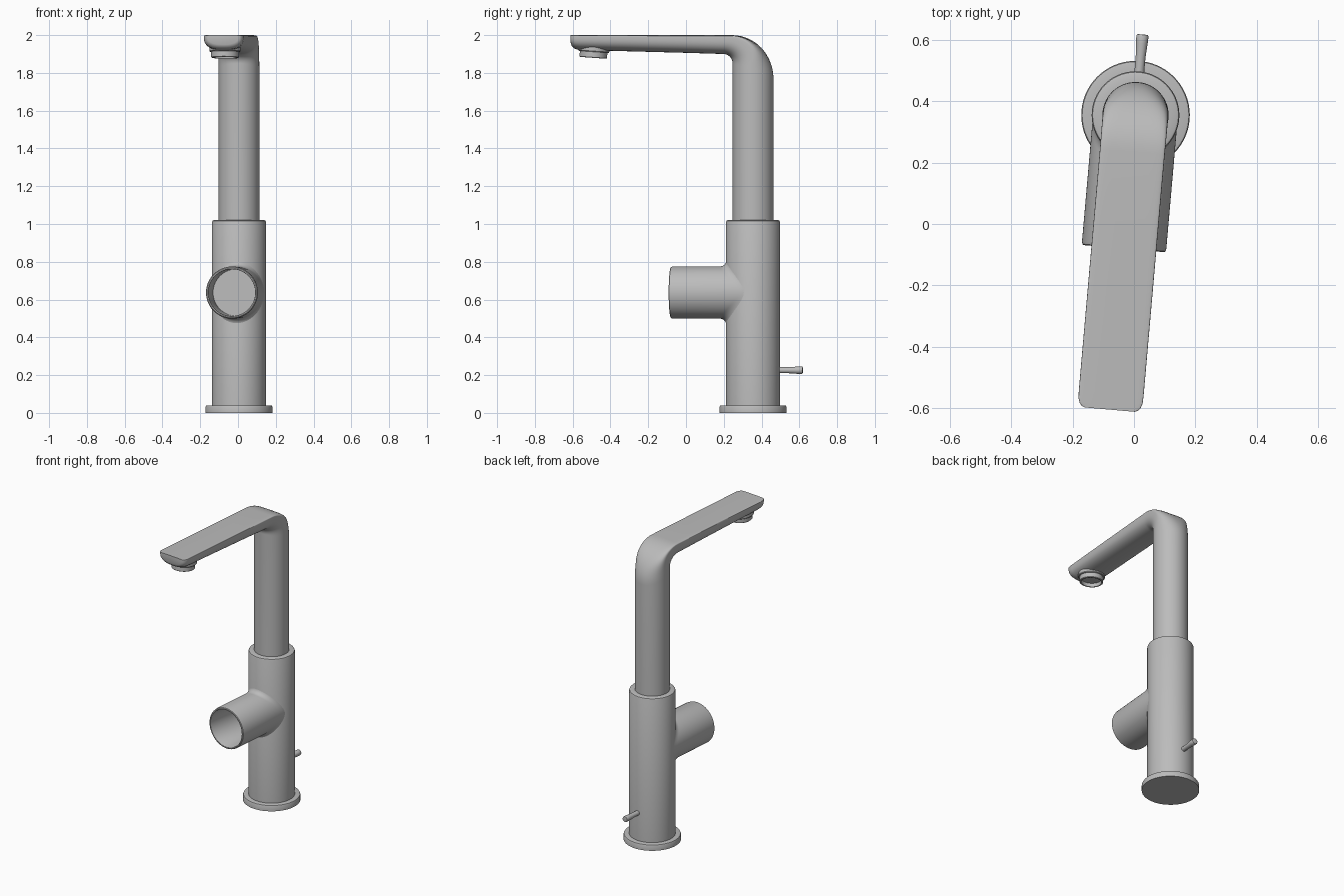
import bpy, bmesh
from math import sin, cos, pi, radians, sqrt
from mathutils import Matrix, Vector

cube = bpy.data.objects.get("Cube")
if cube:
    bpy.data.objects.remove(cube, do_unlink=True)

metal = bpy.data.materials.new("brushed grey metal")
metal.use_nodes = True
grey = (0.5, 0.5, 0.5, 1)
metal.diffuse_color = grey
metal.node_tree.nodes["Principled BSDF"].inputs["Base Color"].default_value = grey

SIDES = 64
ANGLES = [2 * pi * i / SIDES for i in range(SIDES)]
# Tap axis; local -y is the spout direction, turned slightly sideways
TAP = Matrix.Translation((0.005, 0.355, 0)) @ Matrix.Rotation(radians(-5), 4, 'Z')


def loft(name, rings, place=Matrix()):
    """Skin a list of closed rings and cap both ends."""
    bm = bmesh.new()
    loops = [[bm.verts.new(p) for p in ring] for ring in rings]
    for a, b in zip(loops, loops[1:]):
        for i in range(SIDES):
            j = (i + 1) % SIDES
            bm.faces.new((a[i], a[j], b[j], b[i]))
    bm.faces.new(loops[0][::-1])
    bm.faces.new(loops[-1])
    bmesh.ops.recalc_face_normals(bm, faces=bm.faces)
    mesh = bpy.data.meshes.new(name)
    bm.to_mesh(mesh)
    bm.free()
    mesh.materials.append(metal)
    obj = bpy.data.objects.new(name, mesh)
    bpy.context.collection.objects.link(obj)
    obj.matrix_world = TAP @ place
    bpy.ops.object.select_all(action='DESELECT')
    obj.select_set(True)
    bpy.context.view_layer.objects.active = obj
    bpy.ops.object.shade_smooth_by_angle(angle=radians(35))
    return obj


def lathe(name, profile, place=Matrix()):
    """Turn (radius, height) points around local z."""
    return loft(name, [[(r * cos(a), r * sin(a), z) for a in ANGLES] for r, z in profile], place)


# Base flange and main body
lathe("base_flange", [(0.177, 0), (0.177, 0.032), (0.174, 0.038), (0.168, 0.04), (0.13, 0.04)])
lathe("body", [(0.143, 0.03), (0.143, 1.01), (0.14, 1.017), (0.134, 1.02), (0.1, 1.02)])


def section(outer, inner, half_width, split, power):
    """Ring from inner to outer point; the outer side flattens as power grows."""
    o, n = Vector((0, -outer[0], outer[1])), Vector((0, -inner[0], inner[1]))
    ring = []
    for a in ANGLES:
        c, s = cos(a), sin(a)
        p = power if s > 0 else 2 + (power - 2) * 0.1
        x = half_width * (1 if c > 0 else -1) * abs(c) ** (2 / p)
        v = abs(s) ** (2 / p)
        t = split + v * (1 - split) if s > 0 else split * (1 - v)
        ring.append(n.lerp(o, t) + Vector((x, 0, 0)))
    return ring


# Neck pipe, bend and flattened spout as one continuous skin
rings = [section((-0.108, 0.98), (0.108, 0.98), 0.108, 0.5, 2)]
STEPS = 14
for k in range(STEPS + 1):
    t = k / STEPS
    a = t * pi / 2
    ease = t * t * (3 - 2 * t)
    rings.append(section((0.12 - 0.228 * cos(a), 1.77 + 0.23 * sin(a)),
                         (0.158 - 0.05 * cos(a), 1.85 + 0.05 * sin(a)),
                         0.108 - 0.002 * t, 0.5 + 0.32 * ease, 2 + 6 * ease ** 2))
for d, low, w, split in [(0.35, 1.906, 0.106, 0.85), (0.65, 1.914, 0.106, 0.87),
                         (0.91, 1.921, 0.106, 0.88), (0.935, 1.924, 0.105, 0.88),
                         (0.95, 1.93, 0.1, 0.88), (0.96, 1.94, 0.092, 0.88),
                         (0.964, 1.95, 0.082, 0.88)]:
    rings.append(section((d, 2.0), (d, low), w, split, 8))
loft("neck_and_spout", rings)

# Aerator under the spout tip, with a shallow recess
lathe("aerator", [(0.083, 0.045), (0.083, 0.018), (0.08, 0.014), (0.073, 0.014), (0.073, -0.015),
                  (0.07, -0.018), (0.062, -0.018), (0.06, 0.005)],
      Matrix.Translation((0, -0.848, 1.898)) @ Matrix.Rotation(radians(-4), 4, 'X'))

# Side branch: root follows the body with a soft fillet, tip is an open cup
BODY_R, BRANCH_R, MID = 0.143, 0.138, 0.637


def root_ring(a, fillet=0.035):
    off, flare = fillet * (1 - cos(a)), fillet * (1 - sin(a))
    ring = []
    for q in ANGLES:
        x = BRANCH_R * cos(q)
        z = (BRANCH_R + flare) * sin(q)
        ring.append((x, -sqrt(BODY_R ** 2 - x * x) - off + 0.002, MID + z))
    return ring


branch = [root_ring(k * pi / 12) for k in range(7)]
for r, d in [(BRANCH_R, 0.425), (0.136, 0.434), (0.132, 0.437), (0.126, 0.437),
             (0.124, 0.432), (0.124, 0.155)]:
    branch.append([(r * cos(q), -d, MID + r * sin(q)) for q in ANGLES])
loft("side_branch", branch)

# Small drain lever at the back
lathe("drain_lever", [(0.016, 0.13), (0.016, 0.19), (0.019, 0.235), (0.02, 0.258),
                      (0.018, 0.263), (0.014, 0.264)],
      Matrix.Translation((0, 0, 0.226)) @ Matrix.Rotation(radians(-90), 4, 'X'))
